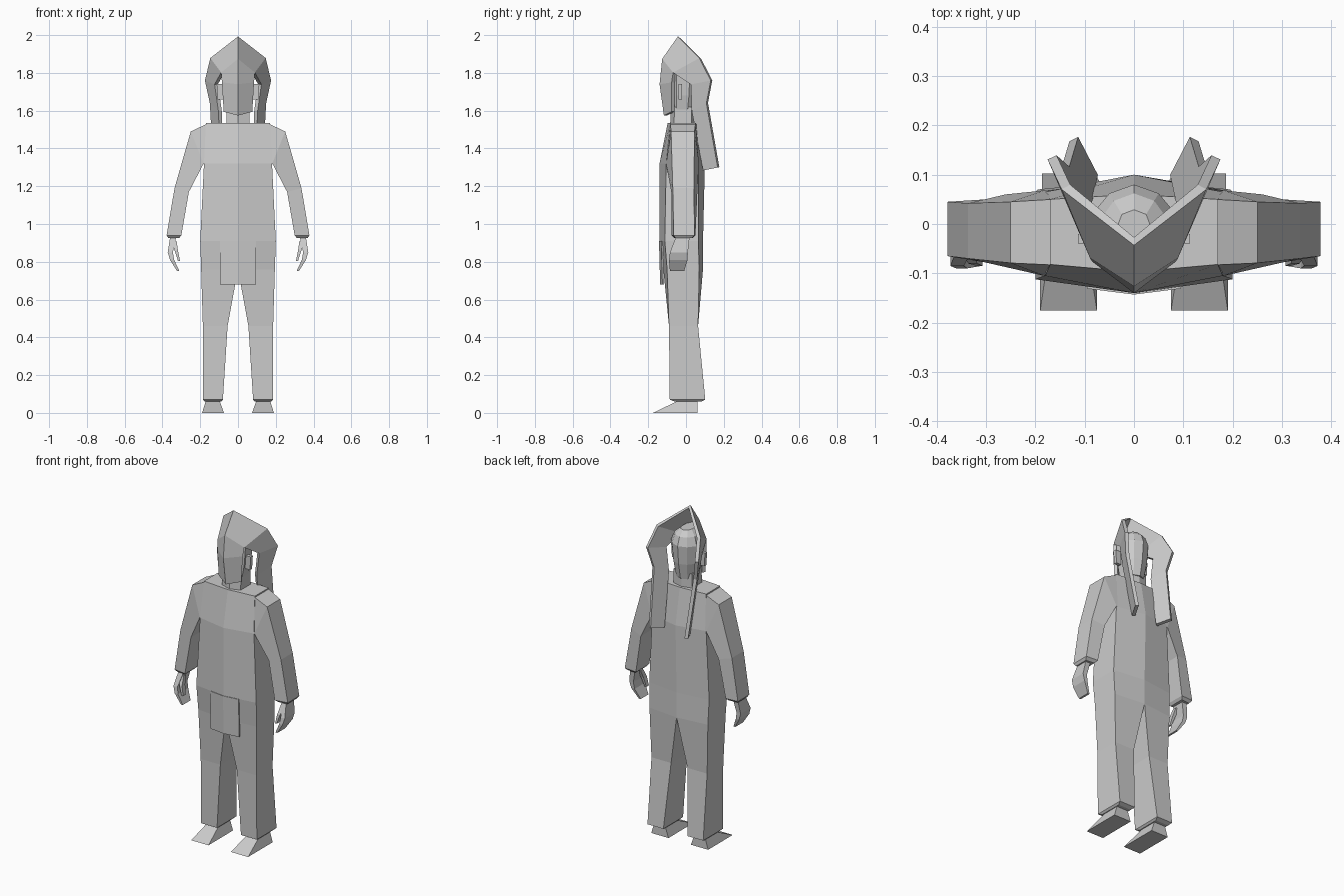
import bpy, bmesh

if "Cube" in bpy.data.objects:
    bpy.data.objects.remove(bpy.data.objects["Cube"])


def add(name, verts, faces, mirror=False, thick=0.0):
    me = bpy.data.meshes.new(name)
    bm = bmesh.new()
    vs = [bm.verts.new(v) for v in verts]
    for f in faces:
        bm.faces.new([vs[i] for i in f])
    bmesh.ops.recalc_face_normals(bm, faces=bm.faces)
    bm.to_mesh(me)
    bm.free()
    ob = bpy.data.objects.new(name, me)
    bpy.context.collection.objects.link(ob)
    if mirror:
        ob.modifiers.new("mirror", 'MIRROR')
    if thick:
        m = ob.modifiers.new("solid", 'SOLIDIFY')
        m.thickness, m.offset = thick, 0
    return ob


def loft(name, rings, mirror=False):
    """Capped skin through rings that all have the same number of points."""
    n = len(rings[0])
    faces = [list(range(n)), [len(rings) * n - 1 - i for i in range(n)]]
    for r in range(len(rings) - 1):
        for i in range(n):
            j = (i + 1) % n
            faces.append([r * n + i, r * n + j, (r + 1) * n + j, (r + 1) * n + i])
    return add(name, [p for ring in rings for p in ring], faces, mirror)


def sym(z, half):
    """Full ring from a half outline running centre front to centre back."""
    pts = half + [(-x, y) for x, y in reversed(half) if x > 0]
    return [(x, y, z) for x, y in pts]


def rect(z, x0, x1, y0, y1):
    return [(x0, y0, z), (x1, y0, z), (x1, y1, z), (x0, y1, z)]


def limb(outer, inner, yo, yi):
    """Arm section: outer and inner (x, z) points with their y ranges."""
    return [(outer[0], yo[0], outer[1]), (outer[0], yo[1], outer[1]),
            (inner[0], yi[1], inner[1]), (inner[0], yi[0], inner[1])]


# Robe torso
loft("torso", [
    sym(0.76, [(0, -.12), (.195, -.10), (.195, .07), (0, .09)]),
    sym(0.91, [(0, -.14), (.20, -.112), (.20, .065), (0, .09)]),
    sym(1.32, [(0, -.14), (.18, -.105), (.18, .065), (0, .10)]),
    sym(1.535, [(0, -.097), (.17, -.082), (.17, .05), (0, .06)])])

# Trouser legs
loft("leg", [
    [(0, -.12, .76), (.195, -.10, .76), (.195, .07, .76), (0, .09, .76)],
    rect(.46, .055, .186, -.09, .064),
    rect(.07, .08, .186, -.086, .102),
    rect(.06, .09, .176, -.06, .08)], True)

# Wedge feet
loft("foot", [rect(0, .075, .19, -.175, .06),
              rect(.065, .097, .17, -.04, .06)], True)

# Sleeves
loft("sleeve", [
    limb((.165, 1.53), (.17, 1.32), (-.083, .05), (-.10, .065)),
    limb((.25, 1.49), (.182, 1.32), (-.079, .045), (-.105, .068)),
    limb((.336, 1.19), (.26, 1.17), (-.07, .042), (-.078, .06)),
    limb((.378, .94), (.30, .94), (-.065, .045), (-.078, .05)),
    limb((.368, .925), (.312, .925), (-.055, .03), (-.06, .035))], True)

# Hands and thumbs
loft("hand", [rect(.94, .325, .358, -.05, .02),
              rect(.85, .345, .372, -.085, .01),
              rect(.81, .338, .36, -.09, .008),
              rect(.75, .31, .322, -.085, -.01)], True)
loft("thumb", [rect(.91, .325, .35, -.055, -.03),
               rect(.86, .318, .336, -.08, -.05),
               rect(.805, .307, .318, -.085, -.06)], True)

# Front flap of the robe
loft("front_flap", [
    sym(z, [(0, y), (.095, y + .012), (.095, y + .02), (0, y + .01)])
    for z, y in ((.68, -.137), (.91, -.143))])

# Neck
loft("neck", [sym(z, [(0, y0), (.062, y0 + .02), (.062, .03), (0, .045)])
              for z, y0 in ((1.50, -.085), (1.62, -.08))])

# Head under the hood
loft("head", [sym(z, [(0, -.115 + .04 * d), (.085 - d * .6, -.05), (.085 - d * .6, .02 - d * .3),
                      (.05 - d * .3, .062 - d * .5), (0, .08 - d * .6)])
              for z, d in ((1.585, .045), (1.68, .015), (1.79, 0), (1.84, .03), (1.87, .085))])

# Ear pieces
loft("ear", [rect(1.66, .075, .108, -.04, -.02),
             rect(1.74, .08, .113, -.04, -.02)], True)

# Hood: mask, crown and side tails as paired points along one folded strip
pairs = [((0, -.107, 1.575), (.07, -.068, 1.595)),
         ((0, -.13, 1.74), (.079, -.068, 1.75)),
         ((0, -.117, 1.87), (.082, -.062, 1.80)),
         ((0, -.035, 1.987), (.138, .075, 1.877)),
         ((.115, .03, 1.74), (.166, .135, 1.76)),
         ((.095, .035, 1.60), (.14, .112, 1.64)),
         ((.082, .095, 1.285), (.122, .172, 1.30))]
# The strip turns a corner at the brow, so the crown links back to its edge
faces = [(0, 1, 3, 2), (2, 3, 5, 4), (4, 5, 7, 6),
         (5, 8, 9, 7), (8, 10, 11, 9), (10, 12, 13, 11)]
add("hood", [p for pair in pairs for p in pair], faces, True, .02)
